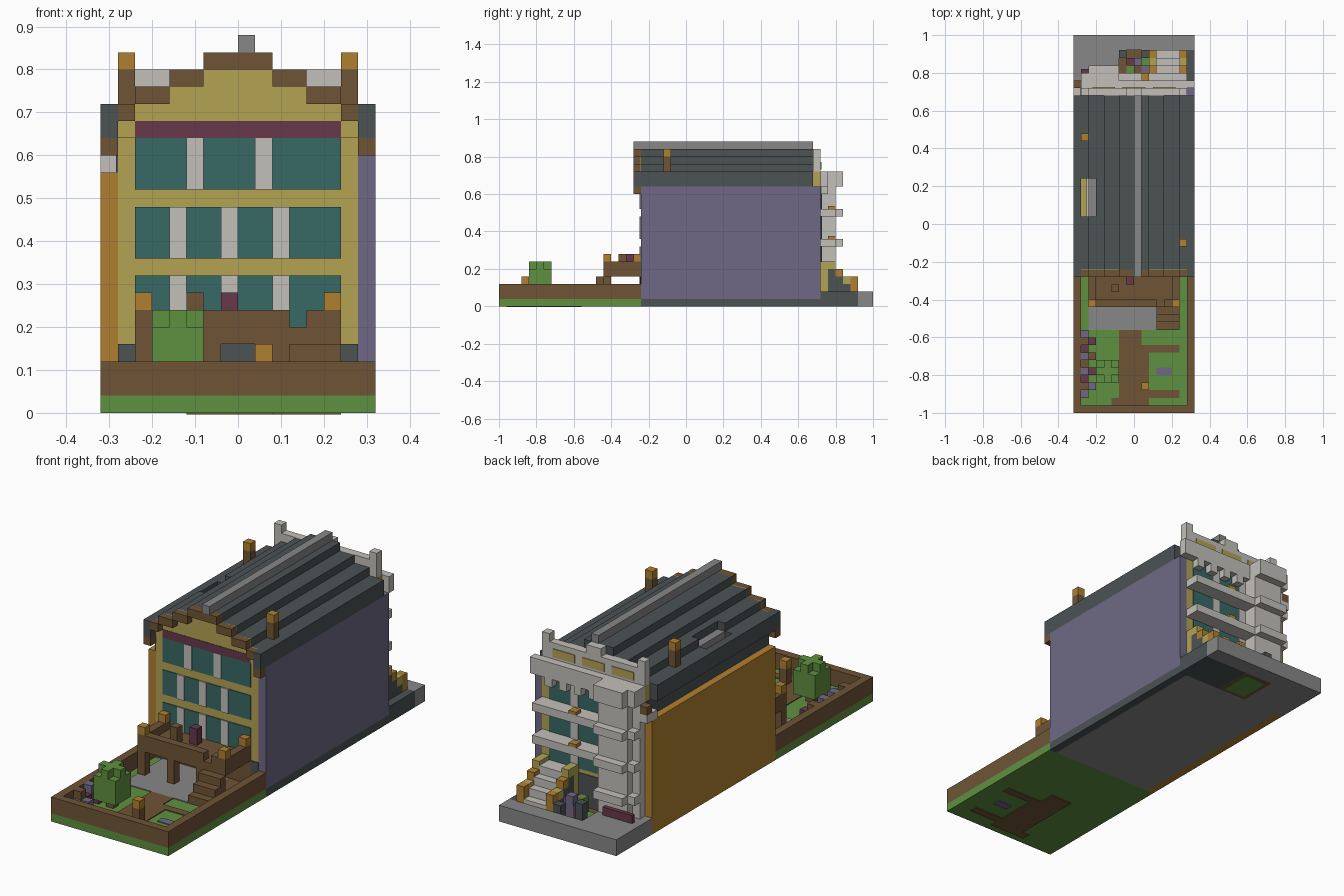
import bpy
import bmesh
from mathutils import Matrix, Vector

U = 0.04  # one building block

cube = bpy.data.objects.get("Cube")
if cube:
    bpy.data.objects.remove(cube, do_unlink=True)


def material(name, code):
    srgb = [int(code[i:i + 2], 16) / 255 for i in (0, 2, 4)]
    color = [c / 12.92 if c < 0.04 else ((c + 0.055) / 1.055) ** 2.4 for c in srgb] + [1]
    mat = bpy.data.materials.new(name)
    mat.use_nodes = True
    mat.diffuse_color = color
    mat.node_tree.nodes["Principled BSDF"].inputs["Base Color"].default_value = color
    return mat


green = material("leaf green", "5f9040")
brown = material("earth brown", "6f5536")
ochre = material("ochre", "b08030")
yellow = material("straw yellow", "b3a354")
teal = material("teal glass", "376865")
light = material("pale stone", "c4c0bb")
grey = material("paving grey", "878787")
slate = material("slate", "4c5254")
purple = material("dusty purple", "6f6985")
maroon = material("maroon", "68384b")


def box(name, mat, x0, x1, y0, y1, z0, z1):
    """Axis-aligned box, measured in blocks."""
    lo, hi = Vector((x0, y0, z0)) * U, Vector((x1, y1, z1)) * U
    bm = bmesh.new()
    bmesh.ops.create_cube(bm, size=1, matrix=Matrix.Translation((lo + hi) / 2)
                          @ Matrix.Diagonal((*(hi - lo), 1)))
    mesh = bpy.data.meshes.new(name)
    bm.to_mesh(mesh)
    bm.free()
    mesh.materials.append(mat)
    obj = bpy.data.objects.new(name, mesh)
    bpy.context.collection.objects.link(obj)
    return obj


def front_plate(name, mat, x0, x1, z0, z1, d=0.1):
    box(name, mat, x0, x1, -6 - d, -6, z0, z1)


def back_plate(name, mat, x0, x1, z0, z1, y=18, d=0.1):
    box(name, mat, x0, x1, y, y + d, z0, z1)


# House body and side walls
box("foundation", grey, -7, 7, -6, 18, 0, 1)
box("house_body", yellow, -7, 7, -6, 18, 1, 16)
box("right_footing", slate, 7, 8, -6, 18, 0, 1)
box("left_wall", purple, 7, 8, -6, 18, 1, 16)
box("right_wall", ochre, -8, -7, -6, 18, 0, 14)
box("eave_recess", slate, -7.1, -7, -6, 18, 14, 16)

# Stepped roof, with a skylight pit left open on the right slope
for half, z0, z1 in ((8, 16, 18), (6, 18, 19)):
    box("roof_front", slate, -half, half, -6, 1, z0, z1)
    box("roof_back", slate, -half, half, 6, 17, z0, z1)
    box("roof_middle", slate, -5, half, 1, 6, z0, z1)
box("roof_skylight_edge", slate, -8, -7, 1, 6, 16, 18)
box("skylight_floor", yellow, -7, -6, 1, 6, 16, 17)
box("skylight_bar", light, -6.3, -6, 1, 6, 17, 17.2)
box("skylight_ledge", grey, -6, -5, 1, 6, 16, 18)
box("roof_upper", slate, -4, 4, -6, 17, 19, 20)
box("roof_top", slate, -2, 2, -6, 17, 20, 21)
box("ridge", grey, 0, 1, -7, 17, 21, 22)

# Gable face and stepped trim
for half, z in ((7, 16), (7, 17), (6, 18), (4, 19)):
    front_plate("gable", yellow, -half, half, z, z + 1)
box("trim_top", brown, -2, 2, -7, -6, 20, 21)
for side in (-1, 1):
    for a, b, z in ((2, 4, 19), (4, 6, 18), (6, 7, 17), (7, 8, 15)):
        x0, x1 = sorted((a * side, b * side))
        box("trim_step", brown, x0, x1, -7, -6, z, z + 1)
    x0, x1 = sorted((7 * side, 8 * side))
    box("eave_end", slate, x0, x1, -7, -6, 16, 18)

# Chimneys
for x, y in ((6, -3), (-7, 11)):
    box("chimney", brown, x, x + 1, y, y + 1, 18, 20)
    box("chimney_pot", ochre, x, x + 1, y, y + 1, 20, 21)

# Garden windows in three rows
front_plate("lintel_band", maroon, -6, 6, 16, 17, 0.15)
for z0, z1, bars in ((13, 16, (-3, 1)), (9, 12, (-4, -1, 2)), (5, 8, (-4, -1, 2))):
    front_plate("window_row", teal, -6, 6, z0, z1)
    for x in bars:
        front_plate("mullion", light, x, x + 1, z0, z1, 0.2)
front_plate("plinth", slate, -7, 7, 1, 4)
front_plate("basement_wall", brown, -6, 6, 1, 5, 0.15)
front_plate("basement_door", slate, -1, 1, 1, 4, 0.2)

# Garden ground and raised border
box("garden_base", green, -8, 8, -25, -6, 0, 1)
for x in (-8, 7):
    box("border_side", brown, x, x + 1, -25, -6, 1, 3)
box("border_front", brown, -7, 7, -25, -24, 1, 3)
for z, d in ((1, 0.1), (-0.1, 0.1)):
    box("path", brown, -2, 1, -24, -14, z, z + d)
    box("path_end", brown, -3, 2, -24, -23, z, z + d)
    box("path_branch_back", brown, 1, 6, -17, -16, z, z + d)
    box("path_branch_front", brown, 1, 6, -23, -22, z, z + d)
    box("path_link", brown, 1, 2, -22, -17, z, z + d)
    box("pond", purple, 3, 5, -20, -19, z, z + d)
box("patio", grey, -6, 3, -14, -6, 1, 1.1)
box("patio_side", brown, 3, 6, -14, -6, 1, 1.1)

# Flower bed along the right border
bed = (purple, brown, maroon, purple, brown, purple, maroon, brown, purple)
for i, mat in enumerate(bed):
    box("flower", mat, -7, -6, i - 23, i - 22, 1, 2 + i % 2)
    if i % 2:
        box("low_flower", bed[i - 1], -6, -5, i - 23, i - 22, 1, 2)

# Bush and garden lamp
box("bush_trunk", brown, -4, -3, -20, -19, 1, 2)
box("bush", green, -5, -2, -21, -18, 2, 5)
box("bush_top_across", green, -5, -2, -20, -19, 5, 6)
box("bush_top_along", green, -4, -3, -21, -18, 5, 6)
box("lamp_post", brown, 1, 2, -22, -21, 1, 3)
box("lamp", ochre, 1, 2, -22, -21, 3, 4)

# Deck with posts, rail and stairs
box("deck", brown, -6, 6, -11, -6, 4, 5)
for x in (-6, -2, 2):
    box("deck_post", brown, x, x + 1, -11, -10, 1, 4)
box("deck_rail_front", brown, -6, 3, -11, -10, 5, 6)
box("deck_rail_right", brown, -6, -5, -10, -6, 5, 6)
box("deck_rail_left", brown, 5, 6, -11, -6, 5, 6)
box("deck_rail_corner", brown, 4, 5, -11, -10, 5, 6)
for x, y in ((-6, -11), (5, -11), (-6, -7), (5, -7)):
    box("rail_lamp", ochre, x, x + 1, y, y + 1, 6, 7)
box("deck_table", brown, -3, -2, -9, -8, 5, 7)
box("deck_pot", maroon, -1, 0, -8, -7, 5, 7)
for i in range(3):
    box("deck_step", brown, 3, 6, i - 14, i - 13, 1, 2 + i)

# Street pavement with a planted well
box("pavement", grey, -8, 8, 23, 25, 0, 2)
box("pavement_right", grey, -8, -2, 18, 23, 0, 2)
box("pavement_edge", slate, 7, 8, 18, 23, 0, 2)
box("stair_base", slate, 2, 7, 18, 23, 0, 2)
box("well_floor", brown, -2, 2, 18, 23, 0, 1)
box("well_grass", green, -1, 2, 19, 22, 1, 1.1)
box("well_grass_below", green, -1.5, 1.5, 18.5, 22.5, -0.05, 0)
for mat, x, y, z in ((slate, -2, 22, 4), (slate, 1, 22, 3), (purple, 0, 21, 4), (maroon, -1, 21, 3),
                     (green, 0, 19, 3), (brown, 0, 20, 3), (purple, 1, 20, 3)):
    box("planting", mat, x, x + 1, y, y + 1, 1, z)

# Front stairs with stepped side walls
for i in range(4):
    y, z = 22 - i, 2 + i
    box("street_step", light, 3, 6, y, y + 1, 2, z + 0.5)
    for x in (2, 6):
        box("stair_wall", slate, x, x + 1, y, y + 1, 2, z)
        box("stair_rail", ochre if i in (0, 2) else yellow, x, x + 1, y, y + 1, z, 4 if i == 0 else z + 1)
box("stair_landing", light, 3, 6, 18, 19, 2, 5.5)
for x in (2, 6):
    box("landing_wall", yellow, x, x + 1, 18, 19, 2, 6)

# Street windows, stone columns, balconies
for z0, z1 in ((13, 16), (9, 12), (5.5, 8)):
    back_plate("street_window", teal, -2, 6, z0, z1)
    for x in (-2, 2):
        back_plate("street_mullion", light, x, x + 1, z0, z1, d=0.2)
for z in (8, 12):
    box("balcony", light, -2, 7, 18, 20, z, z + 1)
    box("balcony_flowers", ochre, 1, 2, 19, 20, z + 1, z + 1.4)
back_plate("street_plinth", slate, -2, 2, 1, 5)

# Stone bay with projecting bands
box("bay", light, -6, -2, 18, 20, 2, 18)
box("bay_side", light, -7, -6, 18, 19, 2, 18)
for z0, z1 in ((4, 5), (8, 9), (12, 13), (16, 18)):
    box("bay_band", light, -6, -2, 20, 21, z0, z1)
    box("bay_band_side", light, -7, -6, 19, 20, z0, z1)
box("bay_corbel", light, -8, -7, 17, 19, 14, 15)
box("gutter_block", brown, -8, -7, 18, 19, 15, 16)
box("bay_planter", maroon, -7, -3, 20, 20.5, 2, 3)

# Cornice, dentils and parapet
box("cornice", light, -7, 8, 18, 19, 16, 18)
for x in range(-1, 7, 2):
    box("dentil", light, x, x + 1, 18, 19, 15, 16)
box("parapet_base", yellow, -7, 7, 17, 18, 16, 18)
box("parapet", light, -7, 7, 17, 18, 18, 20)
box("parapet_crest", light, -1, 1, 17, 18, 20, 21)
for x in (-7, 6):
    box("parapet_post", light, x, x + 1, 17, 18, 20, 21)
for x in (-5.5, -1.5, 2.5):
    back_plate("parapet_panel", yellow, x, x + 3, 18.3, 19.3)
